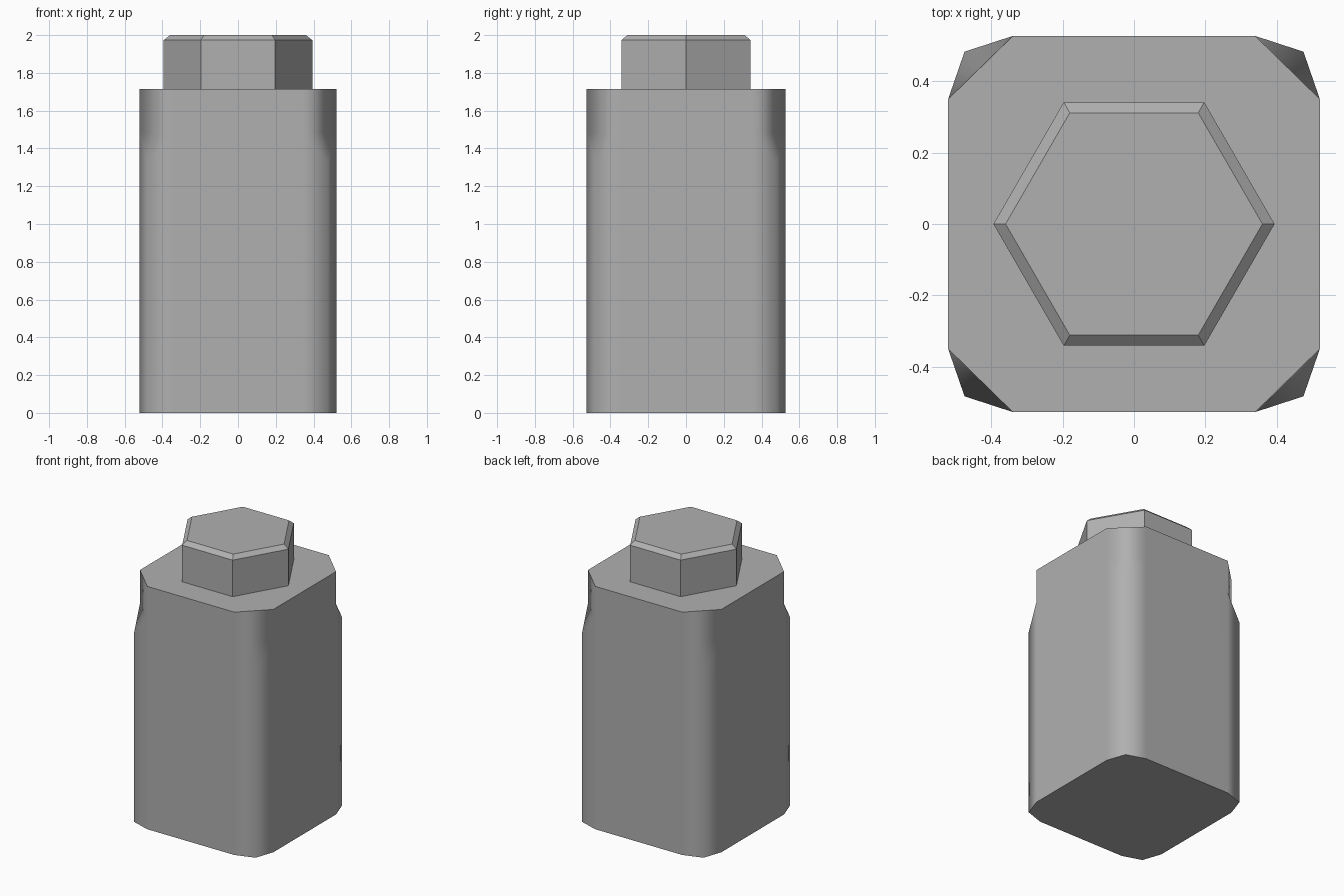
import bpy
import bmesh
import math

if "Cube" in bpy.data.objects:
    bpy.data.objects.remove(bpy.data.objects["Cube"])

BODY_TOP = 1.715

# Mid grey finish shared by both parts
grey = bpy.data.materials.new("mid_grey")
grey.diffuse_color = (0.435, 0.435, 0.435, 1)
grey.use_nodes = True
grey.node_tree.nodes["Principled BSDF"].inputs["Base Color"].default_value = grey.diffuse_color


def finish(bm, name):
    bmesh.ops.recalc_face_normals(bm, faces=bm.faces[:])
    mesh = bpy.data.meshes.new(name)
    bm.to_mesh(mesh)
    bm.free()
    mesh.materials.append(grey)
    obj = bpy.data.objects.new(name, mesh)
    bpy.context.collection.objects.link(obj)
    return obj


# Body: square with rounded corners, each corner cut back near the top
bm = bmesh.new()
corners = []
for sx, sy in ((1, 1), (-1, 1), (-1, -1), (1, -1)):
    def v(x, y, z):
        return bm.verts.new((sx * x, sy * y, z))
    a = [v(0.34, 0.527, z) for z in (0, 1.48, BODY_TOP)]
    c = [v(0.475, 0.483, z) for z in (0, 1.33)]
    b = [v(0.521, 0.35, z) for z in (0, 1.48, BODY_TOP)]
    bm.faces.new((a[0], c[0], c[1], a[1]))
    bm.faces.new((c[0], b[0], b[1], c[1]))
    bm.faces.new((a[1], c[1], b[1]))
    bm.faces.new((a[1], b[1], b[2], a[2]))
    # counter-clockwise order alternates between mirrored corners
    corners.append((b, c, a) if sx * sy > 0 else (a, c, b))

# Flat sides between neighbouring corners
for i in range(4):
    p, q = corners[i][2], corners[(i + 1) % 4][0]
    bm.faces.new((p[0], q[0], q[1], q[2], p[2], p[1]))

# Bottom and top caps
bm.faces.new([col[0] for corner in corners for col in corner])
bm.faces.new([corner[k][2] for corner in corners for k in (0, 2)])
body = finish(bm, "body")
bpy.context.view_layer.objects.active = body
body.select_set(True)
bpy.ops.object.shade_smooth_by_angle(angle=math.radians(60))

# Keep the large sides flat so only the corners look rounded
weighted = body.modifiers.new("flat_sides", 'WEIGHTED_NORMAL')
weighted.mode = 'FACE_AREA'
weighted.weight = 80
weighted.keep_sharp = True

# Hexagonal head with a small chamfer around the top
bm = bmesh.new()
rings = []
for r, z in ((0.394, BODY_TOP), (0.394, 1.973), (0.36, 2.0)):
    rings.append([bm.verts.new((r * math.cos(i * math.pi / 3),
                                r * math.sin(i * math.pi / 3), z)) for i in range(6)])
for low, high in zip(rings, rings[1:]):
    for i in range(6):
        j = (i + 1) % 6
        bm.faces.new((low[i], low[j], high[j], high[i]))
bm.faces.new(rings[-1])
finish(bm, "hex_head")
